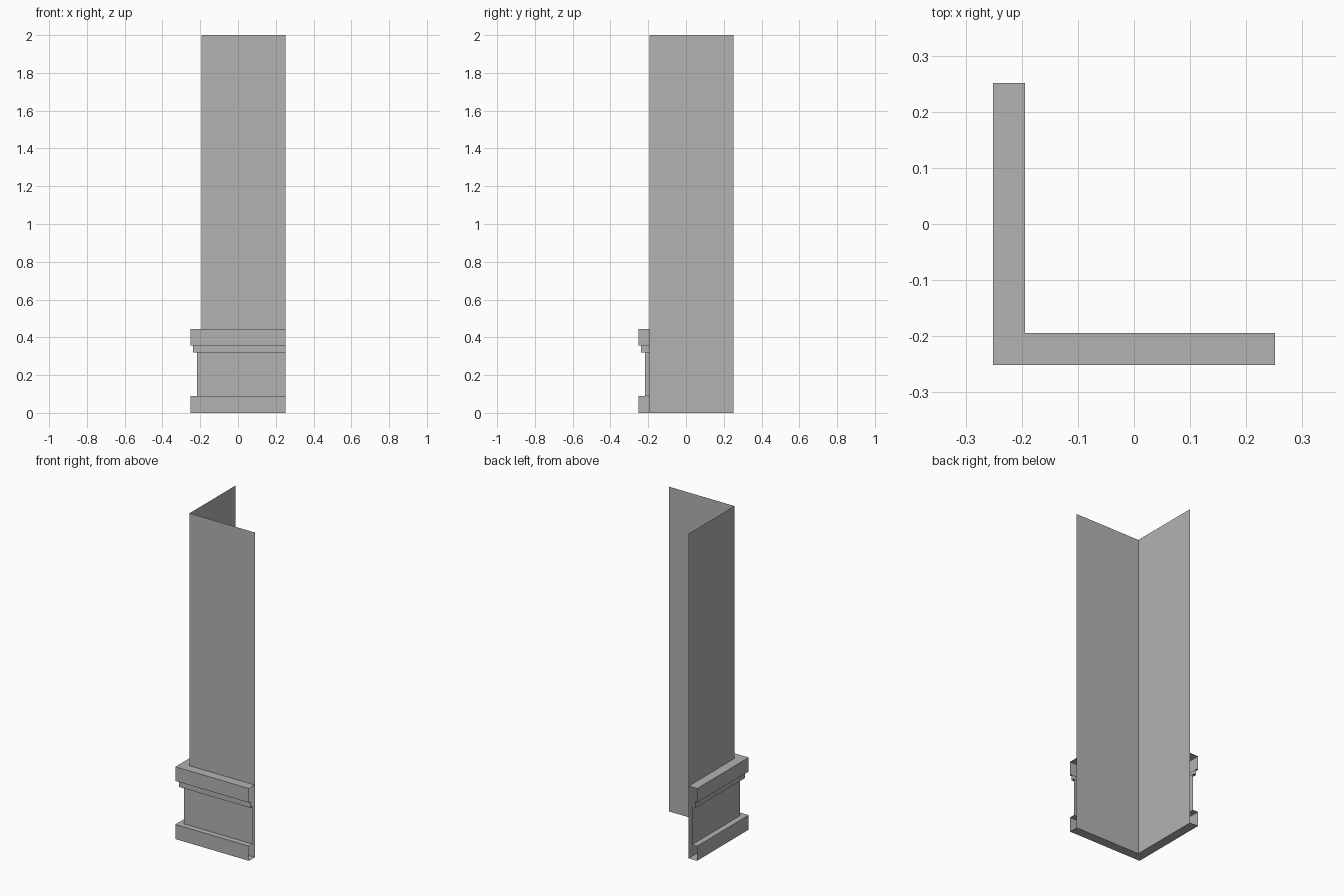
import bpy
import bmesh

if "Cube" in bpy.data.objects:
    bpy.data.objects.remove(bpy.data.objects["Cube"])

END = 0.251     # where both arms of the corner stop
WALL = -0.194   # plane of the thin wall on both arms

# Dark grey stone
grey = bpy.data.materials.new("dark_grey")
grey.diffuse_color = (0.45, 0.45, 0.45, 1)
grey.use_nodes = True
grey.node_tree.nodes["Principled BSDF"].inputs["Base Color"].default_value = grey.diffuse_color


def sweep_corner(name, profile):
    """Sweep an (offset, z) profile around the mitred L-shaped corner."""
    bm = bmesh.new()
    rows = []
    for c, z in profile:
        path = [(c, END, z), (c, c, z), (END, c, z)]
        rows.append([bm.verts.new(p) for p in path])
    for low, high in zip(rows, rows[1:]):
        for i in range(2):
            bm.faces.new((low[i], low[i + 1], high[i + 1], high[i]))
    mesh = bpy.data.meshes.new(name)
    bm.to_mesh(mesh)
    bm.free()
    mesh.materials.append(grey)
    obj = bpy.data.objects.new(name, mesh)
    bpy.context.collection.objects.link(obj)
    return obj


# Tall thin corner wall
sweep_corner("corner_wall", [(WALL, 0), (WALL, 2)])

# Stepped base moulding: plinth, recessed panel, small step, cap (open ends)
sweep_corner("base_moulding", [
    (WALL, 0), (-0.251, 0), (-0.251, 0.09),
    (-0.216, 0.09), (-0.216, 0.32),
    (-0.237, 0.32), (-0.237, 0.358),
    (-0.251, 0.358), (-0.251, 0.445), (WALL, 0.445),
])
